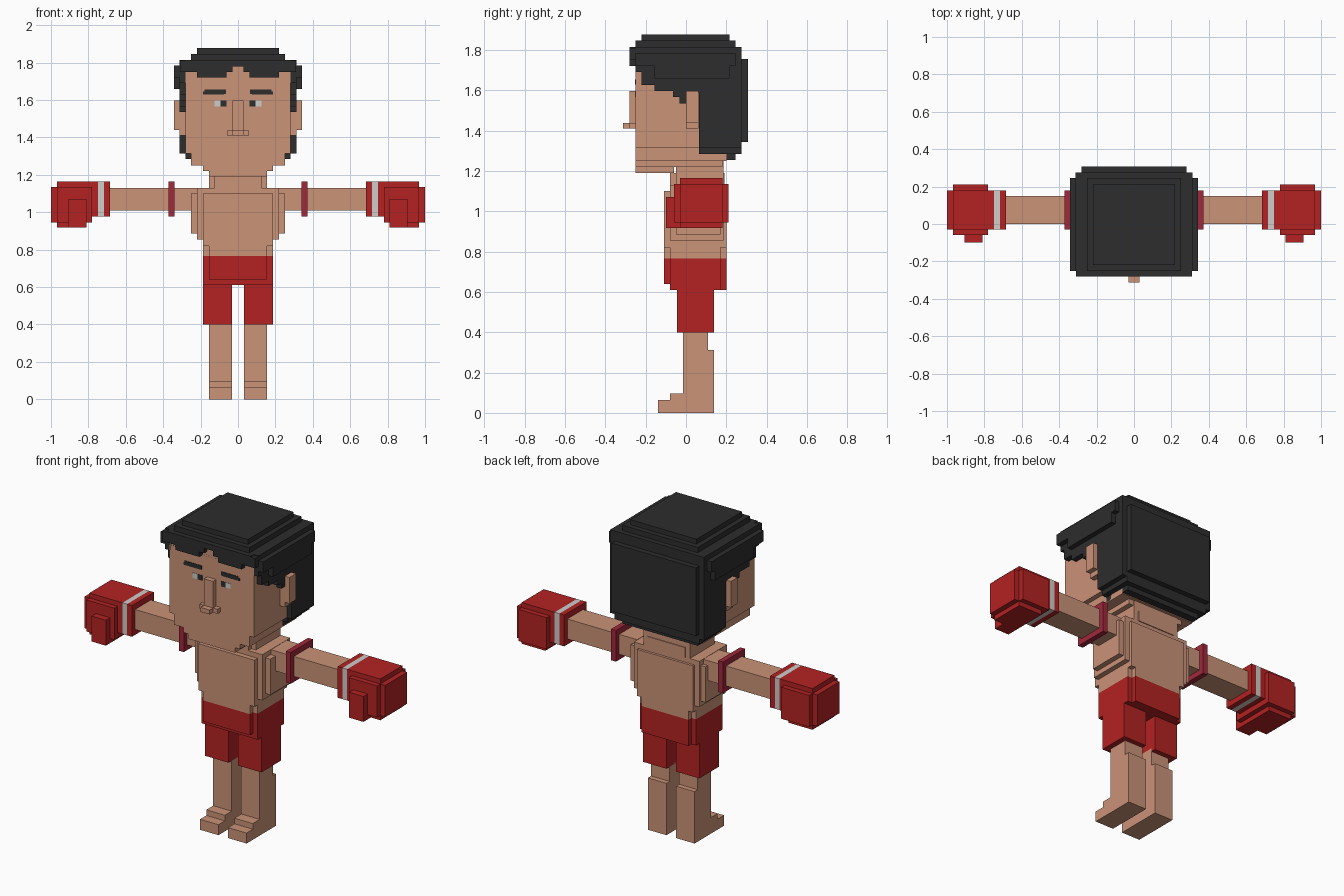
import bpy, bmesh


def srgb(r, g, b):
    def lin(c):
        c /= 255
        return c / 12.92 if c <= 0.04045 else ((c + 0.055) / 1.055) ** 2.4
    return (lin(r), lin(g), lin(b), 1)


def material(name, *rgb):
    m = bpy.data.materials.new(name)
    m.diffuse_color = srgb(*rgb)
    return m


SKIN = material("skin", 203, 147, 120)
RED = material("red", 180, 34, 34)
BLACK = material("hair black", 45, 45, 45)
WHITE = material("off white", 205, 205, 203)
CRIMSON = material("crimson", 160, 40, 58)


def part(name, mat, boxes, mirror=False):
    """Union of blocks given as (x0, x1, y0, y1, z0, z1)."""
    bm = bmesh.new()
    for x0, x1, y0, y1, z0, z1 in boxes:
        verts = bmesh.ops.create_cube(bm, size=1)["verts"]
        for v in verts:
            v.co = (x1 if v.co.x > 0 else x0,
                    y1 if v.co.y > 0 else y0,
                    z1 if v.co.z > 0 else z0)
    me = bpy.data.meshes.new(name)
    bm.to_mesh(me)
    bm.free()
    me.materials.append(mat)
    ob = bpy.data.objects.new(name, me)
    bpy.context.collection.objects.link(ob)
    if mirror:
        ob.modifiers.new("mirror", 'MIRROR').use_axis = (True, False, False)
    return ob


def centred(*rows):
    """Blocks symmetric in x, given as (half width, y0, y1, z0, z1)."""
    return [(-w, w, *rest) for w, *rest in rows]


# legs and stepped feet
part("leg", SKIN, [
    (0.032, 0.155, -0.015, 0.11, 0.30, 0.42),
    (0.032, 0.155, -0.015, 0.14, 0, 0.312),
    (0.032, 0.155, -0.08, 0.0, 0, 0.097),
    (0.032, 0.155, -0.14, 0.0, 0, 0.063)], True)

# shorts
part("shorts_leg", RED, [(0.032, 0.187, -0.045, 0.14, 0.40, 0.63)], True)
part("shorts_waist", RED, centred(
    (0.187, -0.08, 0.17, 0.61, 0.767),
    (0.156, -0.11, 0.10, 0.64, 0.767),
    (0.156, 0.10, 0.20, 0.61, 0.767)))

# torso, widening upward
part("torso", SKIN, centred(
    (0.156, -0.11, 0.20, 0.767, 0.90),
    (0.187, -0.08, 0.17, 0.767, 0.90),
    (0.187, -0.11, 0.20, 0.82, 1.10),
    (0.218, -0.08, 0.185, 0.855, 1.13),
    (0.25, -0.05, 0.17, 0.885, 1.10)))
part("neck", SKIN, centred(
    (0.125, -0.08, 0.19, 1.13, 1.19),
    (0.155, -0.05, 0.185, 1.13, 1.28)))

# arms
part("arm", SKIN, [(0.22, 0.70, 0.0, 0.15, 1.01, 1.13)], True)
part("arm_band", CRIMSON, [(0.34, 0.372, -0.03, 0.18, 0.977, 1.165)], True)

# boxing gloves
part("glove_cuff", RED, [
    (0.685, 0.717, -0.03, 0.18, 0.977, 1.165),
    (0.748, 0.80, -0.03, 0.18, 0.977, 1.165)], True)
part("glove_stripe", WHITE, [(0.717, 0.748, -0.03, 0.18, 0.977, 1.165)], True)
part("glove", RED, [
    (0.78, 0.968, -0.03, 0.18, 0.945, 1.165),
    (0.78, 0.968, -0.06, 0.21, 0.945, 1.135),
    (0.81, 0.968, -0.03, 0.18, 0.917, 1.0),
    (0.90, 1.0, -0.03, 0.18, 0.945, 1.135),
    (0.81, 0.905, -0.10, 0.0, 0.917, 1.07)], True)

# head with stepped chin
part("head", SKIN, centred(
    (0.28, -0.25, 0.20, 1.315, 1.80),
    (0.25, -0.25, 0.20, 1.25, 1.32),
    (0.187, -0.25, 0.18, 1.22, 1.26),
    (0.155, -0.25, -0.06, 1.19, 1.23)))
part("ear", SKIN, [
    (0.27, 0.342, 0.0, 0.062, 1.44, 1.597),
    (0.27, 0.312, 0.0, 0.062, 1.41, 1.45)], True)
part("nose", SKIN, centred(
    (0.03, -0.28, -0.24, 1.41, 1.597),
    (0.06, -0.28, -0.24, 1.41, 1.437),
    (0.03, -0.312, -0.27, 1.41, 1.437)))

# face details as thin plates
part("eye_white", WHITE, [(0.094, 0.125, -0.252, -0.247, 1.566, 1.597)], True)
part("pupil", BLACK, [(0.062, 0.094, -0.252, -0.247, 1.566, 1.597)], True)
part("eyebrow", BLACK, [
    (0.065, 0.18, -0.253, -0.247, 1.632, 1.655),
    (0.075, 0.187, -0.253, -0.247, 1.63, 1.646)], True)

# hair: stepped cap on top
part("hair_cap", BLACK, centred(
    (0.22, -0.22, 0.215, 1.81, 1.877),
    (0.25, -0.25, 0.245, 1.81, 1.847),
    (0.312, -0.25, 0.275, 1.78, 1.815),
    (0.28, -0.28, 0.20, 1.785, 1.815),
    (0.342, -0.25, 0.245, 1.72, 1.785)))

# hair: back of the head, tapering at the bottom
part("hair_back", BLACK, centred(
    (0.25, 0.064, 0.245, 1.255, 1.33),
    (0.282, 0.064, 0.275, 1.285, 1.79),
    (0.312, 0.064, 0.275, 1.315, 1.79),
    (0.28, 0.20, 0.307, 1.345, 1.755)))

# hair: fringe with a notch in the middle
part("fringe", BLACK, [
    (0.0, 0.31, -0.28, -0.24, 1.78, 1.81),
    (0.03, 0.31, -0.28, -0.24, 1.75, 1.79),
    (0.062, 0.22, -0.28, -0.24, 1.72, 1.76)], True)

# hair: side locks stepping down toward the ears
locks = [(-0.25, 1.69), (-0.22, 1.627), (-0.157, 1.597),
         (-0.065, 1.566), (-0.033, 1.535), (0.0, 1.59), (0.07, 1.59)]
part("side_lock", BLACK,
     [(0.27, 0.312, a[0], b[0], a[1], 1.79) for a, b in zip(locks, locks[1:])]
     + [(0.30, 0.342, -0.157, 0.215, 1.66, 1.73)], True)
